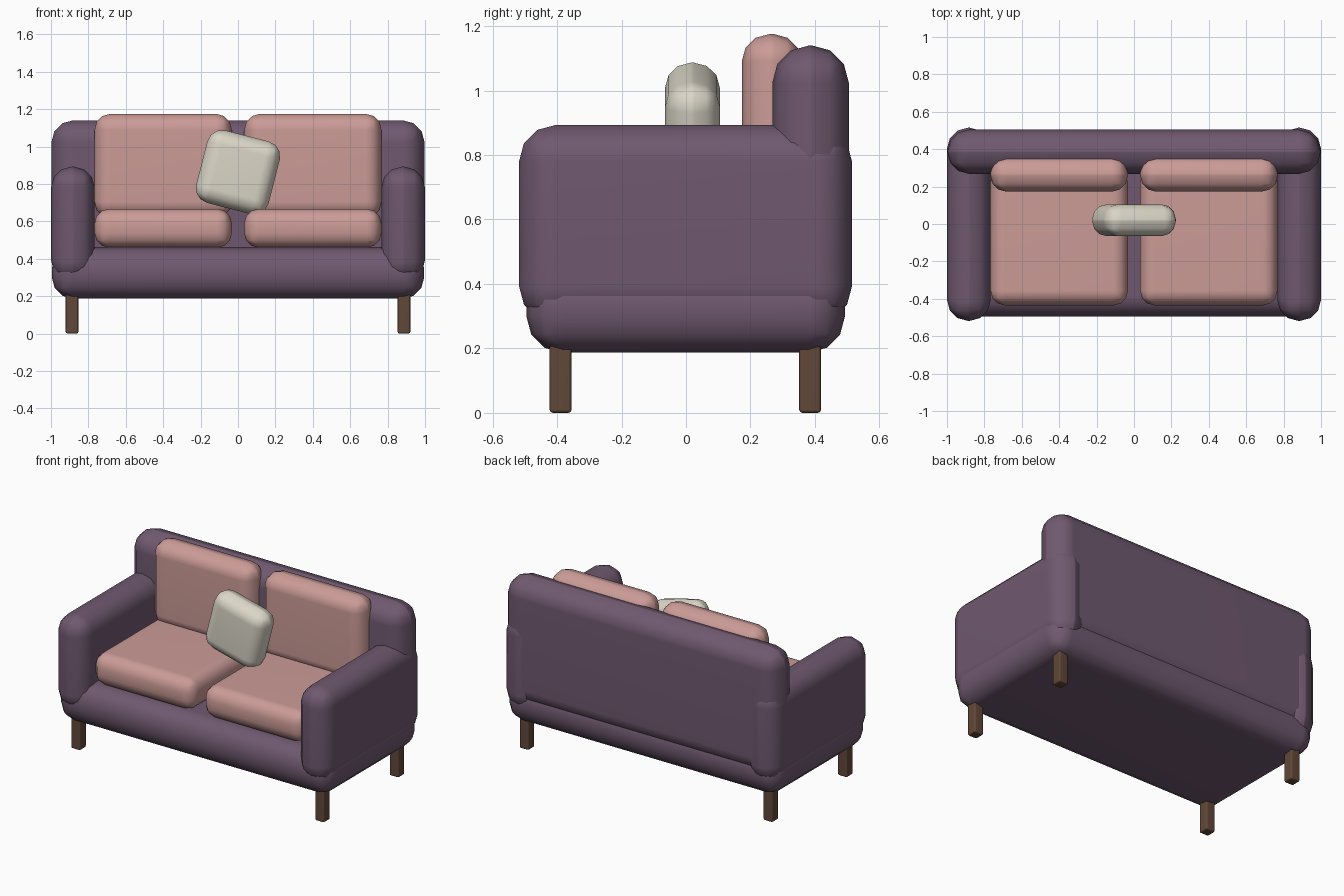
import bpy, bmesh, math
from mathutils import Matrix

if "Cube" in bpy.data.objects:
    bpy.data.objects.remove(bpy.data.objects["Cube"])


def material(name, rgb):
    m = bpy.data.materials.new(name)
    m.diffuse_color = (*rgb, 1)
    m.use_nodes = True
    m.node_tree.nodes["Principled BSDF"].inputs["Base Color"].default_value = m.diffuse_color
    return m


PLUM = material("plum_fabric", (0.16, 0.10, 0.16))
PINK = material("pink_fabric", (0.60, 0.33, 0.31))
CREAM = material("cream_fabric", (0.70, 0.67, 0.57))
WOOD = material("dark_wood", (0.12, 0.063, 0.04))


def rounded_box(name, xr, yr, zr, radius, mat, segments=3, turn=0.0):
    """Box spanning the given ranges, all edges rounded, optionally turned about y."""
    size = [b - a for a, b in (xr, yr, zr)]
    centre = [(a + b) / 2 for a, b in (xr, yr, zr)]
    bm = bmesh.new()
    bmesh.ops.create_cube(bm, size=1, matrix=Matrix.Diagonal((*size, 1)))
    bmesh.ops.bevel(bm, geom=bm.edges[:], offset=radius, segments=segments,
                    profile=0.5, affect='EDGES', clamp_overlap=True)
    for f in bm.faces:
        f.smooth = True
    mesh = bpy.data.meshes.new(name)
    bm.to_mesh(mesh)
    bm.free()
    mesh.materials.append(mat)
    ob = bpy.data.objects.new(name, mesh)
    ob.location = centre
    ob.rotation_euler.y = turn
    bpy.context.collection.objects.link(ob)
    # keeps the large faces flat-looking
    ob.modifiers.new("weighted_normals", 'WEIGHTED_NORMAL')
    return ob


# Frame: base and back
rounded_box("base", (-0.995, 0.995), (-0.495, 0.493), (0.187, 0.462), 0.112, PLUM)
rounded_box("backrest", (-0.997, 0.997), (0.268, 0.505), (0.32, 1.14), 0.115, PLUM)

for side, s in (("left", -1), ("right", 1)):
    def span(a, b):
        return tuple(sorted((s * a, s * b)))

    # Arms and cushions
    rounded_box(f"{side}_arm", span(0.766, 1.0), (-0.518, 0.515), (0.28, 0.893), 0.113, PLUM)
    rounded_box(f"{side}_seat_cushion", span(0.033, 0.767), (-0.435, 0.30), (0.46, 0.667), 0.077, PINK)
    rounded_box(f"{side}_back_cushion", span(0.033, 0.767), (0.173, 0.358), (0.62, 1.175), 0.085, PINK)

    # Legs
    for end, y in (("front", -0.389), ("back", 0.385)):
        rounded_box(f"{end}_{side}_leg", span(0.854, 0.921), (y - 0.034, y + 0.034),
                    (0.0, 0.22), 0.01, WOOD, segments=2)

# Tilted throw pillow
rounded_box("throw_pillow", (-0.2, 0.2), (-0.065, 0.105), (0.663, 1.063), 0.08, CREAM,
            turn=math.radians(14.3))
